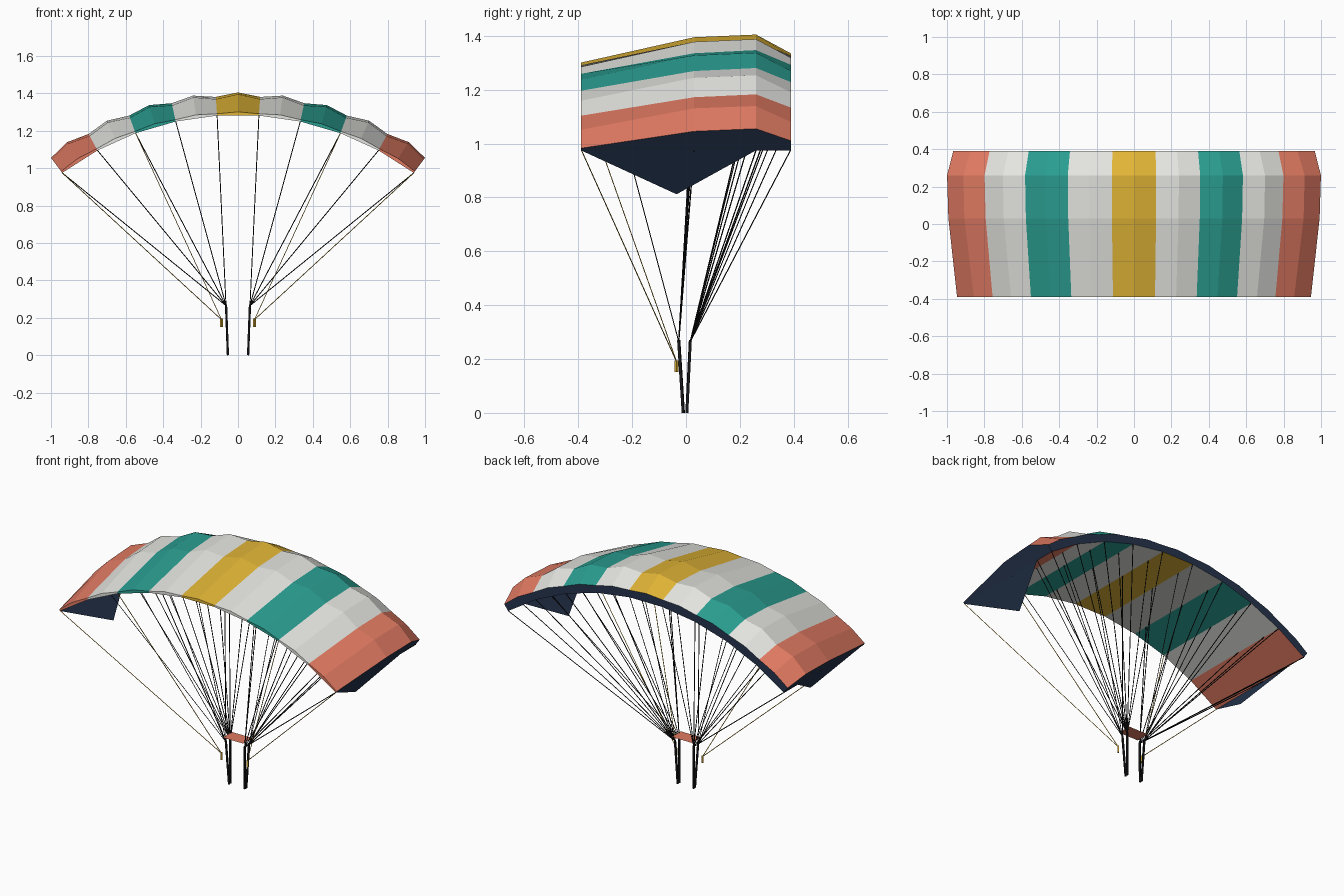
import bpy, bmesh, math
from mathutils import Vector

if "Cube" in bpy.data.objects:
    bpy.data.objects.remove(bpy.data.objects["Cube"])


def material(name, hex_rgb):
    srgb = [int(hex_rgb[i:i + 2], 16) / 255 for i in (0, 2, 4)]
    lin = [c / 12.92 if c <= 0.04045 else ((c + 0.055) / 1.055) ** 2.4 for c in srgb]
    m = bpy.data.materials.new(name)
    m.diffuse_color = (*lin, 1)
    m.use_nodes = True
    m.node_tree.nodes["Principled BSDF"].inputs["Base Color"].default_value = m.diffuse_color
    return m


CORAL = material("coral", "E07A62")
WHITE = material("off_white", "E4E4E0")
TEAL = material("teal", "2A9D90")
GOLD = material("gold", "E0B436")
NAVY = material("navy", "24344D")
BLACK = material("black", "17171A")


def finish(name, bm, mats):
    bmesh.ops.recalc_face_normals(bm, faces=bm.faces)
    me = bpy.data.meshes.new(name)
    bm.to_mesh(me)
    bm.free()
    for m in mats:
        me.materials.append(m)
    ob = bpy.data.objects.new(name, me)
    bpy.context.collection.objects.link(ob)
    return ob


# The canopy follows an arc of nine cells
RADIUS, CENTRE_Z = 1.58, -0.295
CELLS = 9
HALF = math.asin(0.94 / RADIUS)
STEP = 2 * HALF / CELLS
CHORD = [-0.39, 0.03, 0.26, 0.39]
RIB_HEIGHT = [0.010, 0.088, 0.100, 0.044]
MID_HEIGHT = [0.016, 0.110, 0.120, 0.050]


def on_arc(angle, y, r):
    return Vector((r * math.sin(angle), y, CENTRE_Z + r * math.cos(angle)))


def rib_point(i, y):
    """Point on the lower skin at rib i (0 = left tip)."""
    return on_arc(-HALF + i * STEP, y, RADIUS)


# Canopy: loft of ribs and bulged cell middles
bm = bmesh.new()
sections = []
for j in range(2 * CELLS + 1):
    a = -HALF + j * STEP / 2
    heights = MID_HEIGHT if j % 2 else RIB_HEIGHT
    low = RADIUS * math.cos(STEP / 2) if j % 2 else RADIUS
    pts = [on_arc(a, y, RADIUS + h) for y, h in zip(CHORD, heights)]
    pts += [on_arc(a, y, low) for y in reversed(CHORD)]
    sections.append([bm.verts.new(p) for p in pts])
cell_colours = [0, 1, 2, 1, 3, 1, 2, 1, 0]
for j in range(2 * CELLS):
    s, t = sections[j], sections[j + 1]
    for k in range(8):
        n = (k + 1) % 8
        f = bm.faces.new((s[k], s[n], t[n], t[k]))
        f.material_index = 4 if k == 3 else cell_colours[j // 2]   # navy nose intakes
for s in (sections[0], sections[-1]):
    bm.faces.new(s).material_index = 4                             # navy end ribs
finish("canopy", bm, [CORAL, WHITE, TEAL, GOLD, NAVY])

# Stabiliser panels hanging from each tip
for side, i in (("left", 0), ("right", CELLS)):
    bm = bmesh.new()
    sx = -1 if i == 0 else 1
    pts = [rib_point(i, -0.39), rib_point(i, 0.39), rib_point(i, 0.26),
           Vector((sx * 0.825, -0.035, 0.812))]
    bm.faces.new([bm.verts.new(p) for p in (pts[0], pts[2], pts[3])])
    finish(side + "_stabiliser", bm, [NAVY])


def lines(name, pairs, radius, mat, sides=4):
    """Straight cords joining pairs of points."""
    bm = bmesh.new()
    for p, q in pairs:
        p, q = Vector(p), Vector(q)
        d = q - p
        mat4 = d.to_track_quat('Z', 'Y').to_matrix().to_4x4()
        mat4.translation = (p + q) / 2
        bmesh.ops.create_cone(bm, cap_ends=True, segments=sides, radius1=radius,
                              radius2=radius, depth=d.length, matrix=mat4)
    return finish(name, bm, [mat])


front_lines, rear_lines, brake_lines, risers, toggles = [], [], [], [], []
for i in range(CELLS + 1):
    sx = -1 if i < 5 else 1
    front_top = (sx * 0.064, 0.016, 0.265)
    rear_top = (sx * 0.064, -0.027, 0.265)
    front_lines += [(rib_point(i, y), front_top) for y in (0.388, 0.26)]
    rear_lines.append((rib_point(i, 0.03), rear_top))
    if i in (3, 6):
        rear_lines.append((rib_point(i, -0.29), rear_top))
    if i in (0, 2, 7, 9):
        brake_lines.append((rib_point(i, -0.388), (sx * 0.088, -0.035, 0.19)))
for sx in (-1, 1):
    risers += [((sx * 0.064, 0.016, 0.27), (sx * 0.054, 0.003, 0)),
               ((sx * 0.064, -0.027, 0.27), (sx * 0.054, -0.010, 0))]
    toggles.append(((sx * 0.088, -0.035, 0.152), (sx * 0.088, -0.035, 0.195)))

lines("front_suspension_lines", front_lines, 0.0025, BLACK)
lines("rear_suspension_lines", rear_lines, 0.0025, BLACK)
lines("brake_lines", brake_lines, 0.0022, GOLD)
lines("risers", risers, 0.007, BLACK)
lines("brake_toggles", toggles, 0.007, GOLD)

# Slider: small flat panel gathering the lines above the risers
bm = bmesh.new()
bm.faces.new([bm.verts.new(p) for p in ((-0.07, -0.05, 0.298), (0.07, -0.05, 0.298),
                                        (0.07, 0.04, 0.298), (-0.07, 0.04, 0.298))])
finish("slider", bm, [CORAL])
